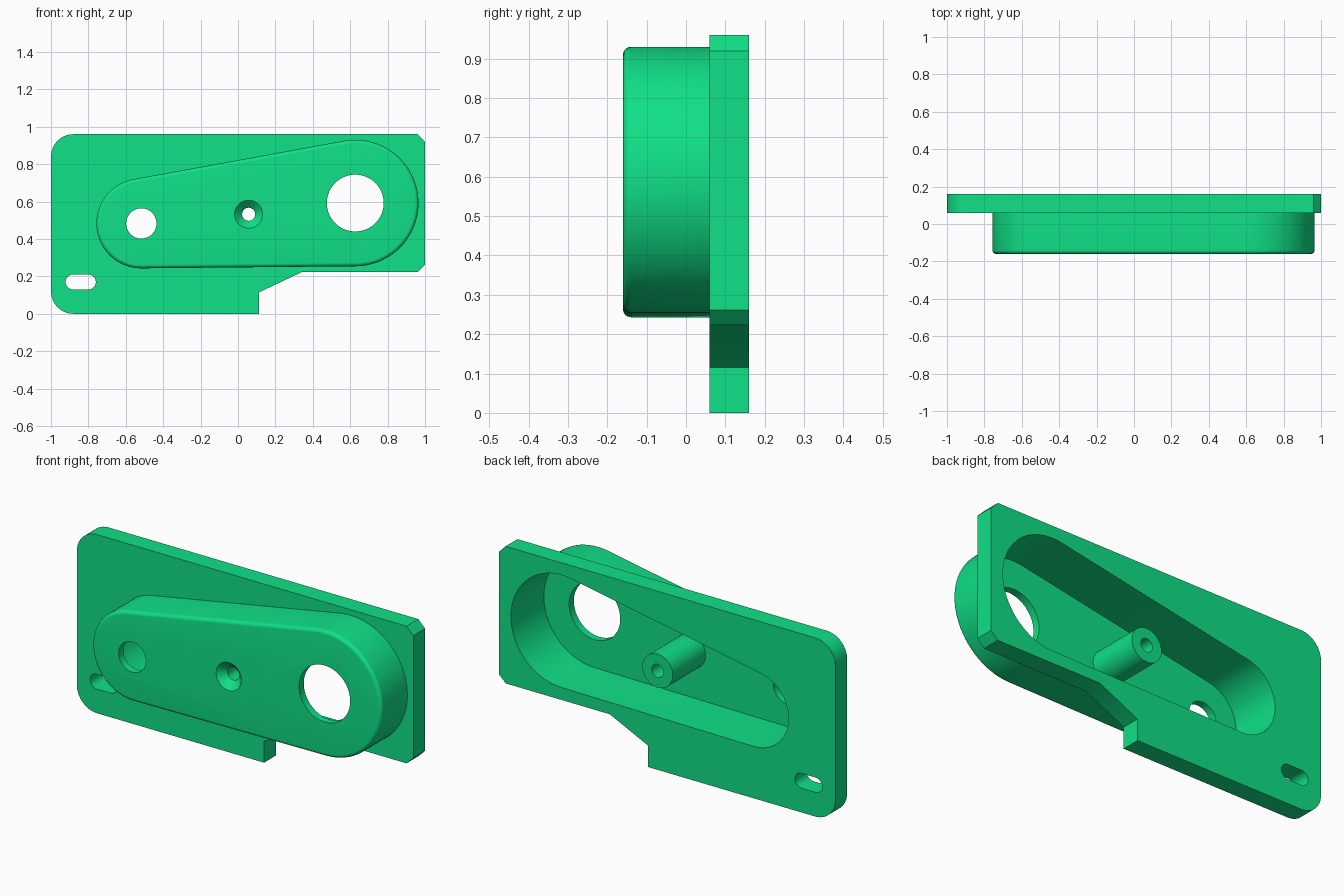
import bpy, bmesh
from math import sin, cos, pi, acos, atan2, hypot, radians

if "Cube" in bpy.data.objects:
    bpy.data.objects.remove(bpy.data.objects["Cube"])


def arc(cx, cz, r, a0, a1, n):
    return [(cx + r * cos(a0 + (a1 - a0) * i / n),
             cz + r * sin(a0 + (a1 - a0) * i / n)) for i in range(n + 1)]


def circle(cx, cz, r, n=64):
    return arc(cx, cz, r, 0, 2 * pi, n)[:-1]


def hull(big, small, inset=0.0, n=40):
    """Outline of two circles joined by tangent lines."""
    (bx, bz, br), (sx, sz, sr) = big, small
    dx, dz = bx - sx, bz - sz
    phi, a = atan2(dz, dx), acos((sr - br) / hypot(dx, dz))
    return (arc(bx, bz, br - inset, phi - a, phi + a, n)
            + arc(sx, sz, sr - inset, phi + a, phi + 2 * pi - a, n))


def loft(name, sections):
    """Solid through matching xz outlines placed at given y."""
    bm = bmesh.new()
    rings = [[bm.verts.new((x, y, z)) for x, z in pts] for y, pts in sections]
    n = len(rings[0])
    for a, b in zip(rings, rings[1:]):
        for i in range(n):
            j = (i + 1) % n
            bm.faces.new((a[i], a[j], b[j], b[i]))
    bm.faces.new(rings[0])
    bm.faces.new(rings[-1])
    bmesh.ops.recalc_face_normals(bm, faces=bm.faces)
    mesh = bpy.data.meshes.new(name)
    bm.to_mesh(mesh)
    bm.free()
    ob = bpy.data.objects.new(name, mesh)
    bpy.context.collection.objects.link(ob)
    return ob


def combine(body, other, operation):
    mod = body.modifiers.new(operation, 'BOOLEAN')
    mod.operation, mod.solver, mod.object = operation, 'EXACT', other
    bpy.context.view_layer.objects.active = body
    bpy.ops.object.modifier_apply(modifier=mod.name)
    bpy.data.objects.remove(other)


# Mounting plate: rounded left corners, chamfered right corners, stepped bottom
outline = [(0.113, 0), (0.113, 0.115), (0.342, 0.223), (0.96, 0.223), (1, 0.262),
           (1, 0.92), (0.96, 0.96)]
outline += arc(-0.88, 0.84, 0.12, pi / 2, pi, 16) + arc(-0.88, 0.12, 0.12, pi, 1.5 * pi, 16)
plate = loft("housing_plate", [(0.06, outline), (0.16, outline)])

# Raised tapered cover with a rounded front edge
big, small = (0.627, 0.592, 0.338), (-0.517, 0.483, 0.24)
f = 0.02
edge = [(-0.16 + f * (1 - sin(t)), hull(big, small, f * (1 - cos(t))))
        for t in [pi / 2 * (1 - i / 6) for i in range(7)]]
combine(plate, loft("cover", edge + [(0.11, hull(big, small))]), 'UNION')

# Hollow, open at the back
inner = hull(big, small, 0.036)
combine(plate, loft("cavity", [(-0.12, inner), (0.25, inner)]), 'DIFFERENCE')

# Screw post rising from the cover floor to the back
px, pz = 0.057, 0.532
post = circle(px, pz, 0.09)
combine(plate, loft("screw_post", [(-0.14, post), (0.16, post)]), 'UNION')

# Countersunk screw hole
screw = [(-0.17, 0.085), (-0.12, 0.035), (0.25, 0.035)]
combine(plate, loft("screw_hole", [(y, circle(px, pz, r)) for y, r in screw]), 'DIFFERENCE')

# Two shaft holes in the cover and the slot in the plate
for name, pts, y0, y1 in (
        ("large_hole", circle(0.627, 0.592, 0.152), -0.25, 0),
        ("small_hole", circle(-0.517, 0.483, 0.081), -0.25, 0),
        ("slot", hull((-0.80, 0.17, 0.04), (-0.882, 0.17, 0.04), n=16), 0, 0.25)):
    combine(plate, loft(name, [(y0, pts), (y1, pts)]), 'DIFFERENCE')

# Green finish and smooth shading with crisp edges
mat = bpy.data.materials.new("green")
mat.diffuse_color = (0.005, 0.75, 0.24, 1)
mat.use_nodes = True
mat.node_tree.nodes["Principled BSDF"].inputs["Base Color"].default_value = mat.diffuse_color
plate.data.materials.clear()
plate.data.materials.append(mat)
bpy.ops.object.select_all(action='DESELECT')
plate.select_set(True)
bpy.context.view_layer.objects.active = plate
bpy.ops.object.shade_smooth_by_angle(angle=radians(30))
